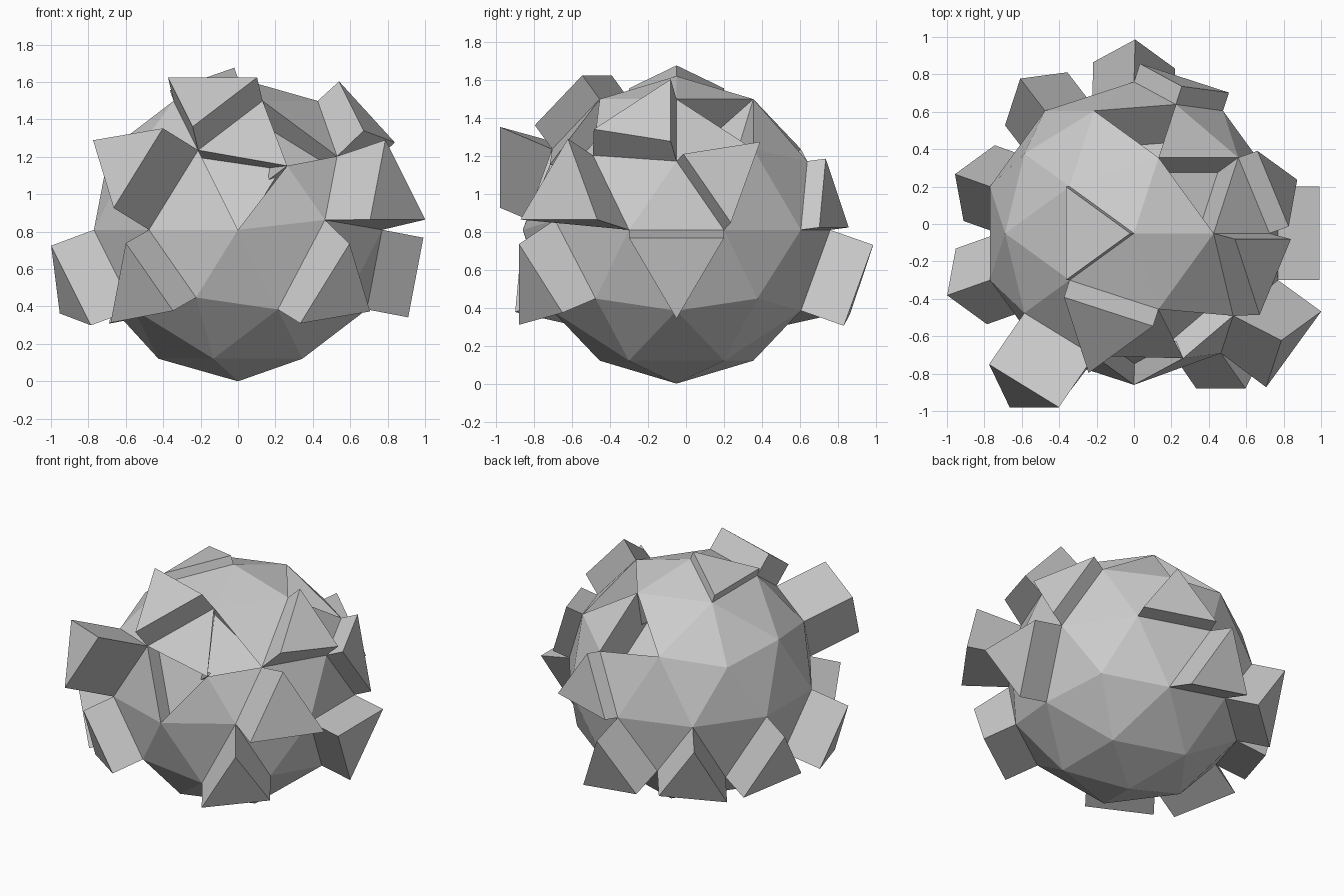
import bpy
import bmesh
from math import radians, sin, cos
from mathutils import Vector

if "Cube" in bpy.data.objects:
    bpy.data.objects.remove(bpy.data.objects["Cube"])

R = 0.81

# Facets pushed out (+) or dented in (-): azimuth, elevation, depth
PUSHES = [
    # lower belt spikes
    (197.7, -20, 0.257), (162.3, -20, 0.21), (125.7, -20, 0.23),
    (90.3, -20, 0.24), (234.3, -20, 0.215), (306.3, -20, 0.225),
    (0, -11, 0.225),
    # upper belt spikes
    (233.7, 20, 0.353), (324, 11, 0.29), (17.7, 20, 0.115), (72, 9, 0.103),
    # crown spikes
    (346.7, 40, 0.158), (252, 52.6, 0.158), (180, 72.5, 0.06),
    # dents
    (270.3, 20, -0.12), (301.3, 40, -0.14), (36, 52.6, -0.224), (85.4, 40, -0.27),
]


def direction(az, el):
    a, e = radians(az), radians(el)
    return Vector((cos(a) * cos(e), sin(a) * cos(e), sin(e)))


bm = bmesh.new()
bmesh.ops.create_icosphere(bm, subdivisions=2, radius=R)
bm.normal_update()


def facet(az, el):
    d = direction(az, el)
    return max(bm.faces, key=lambda f: f.normal.dot(d))


# Pick all facets on the clean ball first
targets = [(facet(az, el), depth) for az, el, depth in PUSHES]
small = facet(305.7, 20)

# Straight extrusion of each facet along its own normal
for face, depth in targets:
    shift = face.normal * depth
    new = bmesh.ops.extrude_discrete_faces(bm, faces=[face])["faces"]
    bmesh.ops.translate(bm, verts=new[0].verts[:], vec=shift)

# One facet is shrunk in place
centre = small.calc_center_median()
for v in small.verts:
    v.co = centre + (v.co - centre) * 0.8

# Stand on the ground
bmesh.ops.translate(bm, verts=bm.verts[:], vec=(0, -0.05, R))
bm.normal_update()

mesh = bpy.data.meshes.new("spiked_ball")
bm.to_mesh(mesh)
bm.free()
ball = bpy.data.objects.new("spiked_ball", mesh)
bpy.context.collection.objects.link(ball)
